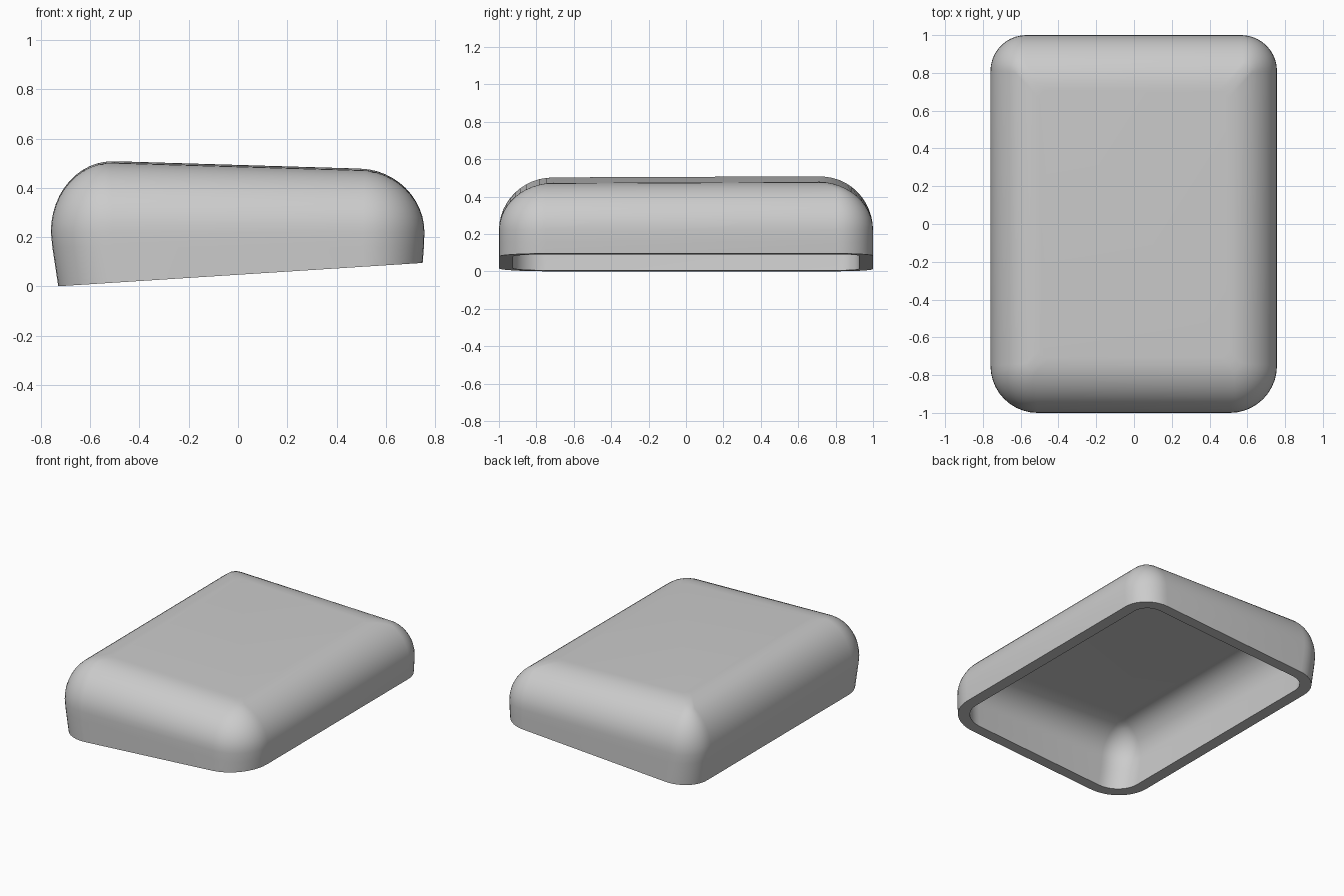
import bpy, bmesh, math

cube = bpy.data.objects.get("Cube")
if cube:
    bpy.data.objects.remove(cube, do_unlink=True)

WALL = 0.075
BELT = 0.22          # height where the sides meet the rounded top edge
CORNER_STEPS = 10
ARC_STEPS = 12


def underside(x, y):
    return 0.047 + 0.064 * x


def crown(x, y):
    return 0.49 - 0.03 * x + 0.004 * y


def rounded_outline(x0, x1, y0, y1, front_r, back_r):
    """Counter-clockwise rounded rectangle, with its own front and back radii."""
    corners = [(x1, y0, -1, 1, front_r, 270), (x1, y1, -1, -1, back_r, 0),
               (x0, y1, 1, -1, back_r, 90), (x0, y0, 1, 1, front_r, 180)]
    points = []
    for cx, cy, sx, sy, r, start in corners:
        for i in range(CORNER_STEPS + 1):
            a = math.radians(start + 90 * i / CORNER_STEPS)
            points.append((cx + sx * r + r * math.cos(a), cy + sy * r + r * math.sin(a)))
    return points


def add_skin(bm, t):
    """Loft one skin of the shell, inset by t; returns its rim loop."""
    def ring(x0, x1, dx, dy, height):
        inset = (dx + dy) / 2 + t
        pts = rounded_outline(x0 + dx + t, x1 - dx - t, -1 + dy + t, 1 - dy - t,
                              max(0.25 - inset, 0.05), max(0.19 - inset, 0.05))
        return [bm.verts.new((x, y, height(x, y))) for x, y in pts]

    # Flared sides
    rings = [ring(-0.73, 0.75, 0, 0, underside),
             ring(-0.754, 0.755, 0, 0, lambda x, y: 0.16)]
    # Rounded top edge
    for i in range(ARC_STEPS + 1):
        a = math.pi / 2 * i / ARC_STEPS
        k = 1 - math.cos(a)
        rings.append(ring(-0.76, 0.757, (0.26 - t) * k, (0.29 - t) * k,
                          lambda x, y: BELT + (crown(x, y) - t - BELT) * math.sin(a)))
    for lower, upper in zip(rings, rings[1:]):
        for i in range(len(lower)):
            j = (i + 1) % len(lower)
            bm.faces.new((lower[i], lower[j], upper[j], upper[i]))
    bm.faces.new(rings[-1])
    return rings[0]


# Hollow shell: outer skin, inner skin and the rim joining them
bm = bmesh.new()
outer = add_skin(bm, 0)
inner = add_skin(bm, WALL)
for i in range(len(outer)):
    j = (i + 1) % len(outer)
    bm.faces.new((outer[i], inner[i], inner[j], outer[j]))
bmesh.ops.recalc_face_normals(bm, faces=bm.faces)
mesh = bpy.data.meshes.new("hollow_cap")
bm.to_mesh(mesh)
bm.free()
cap = bpy.data.objects.new("hollow_cap", mesh)
bpy.context.collection.objects.link(cap)

# Single grey plastic
grey = bpy.data.materials.new("light_grey")
grey.use_nodes = True
colour = (0.6, 0.6, 0.6, 1)
grey.diffuse_color = colour
grey.node_tree.nodes["Principled BSDF"].inputs["Base Color"].default_value = colour
mesh.materials.append(grey)

bpy.context.view_layer.objects.active = cap
cap.select_set(True)
bpy.ops.object.shade_smooth_by_angle(angle=math.radians(35))
